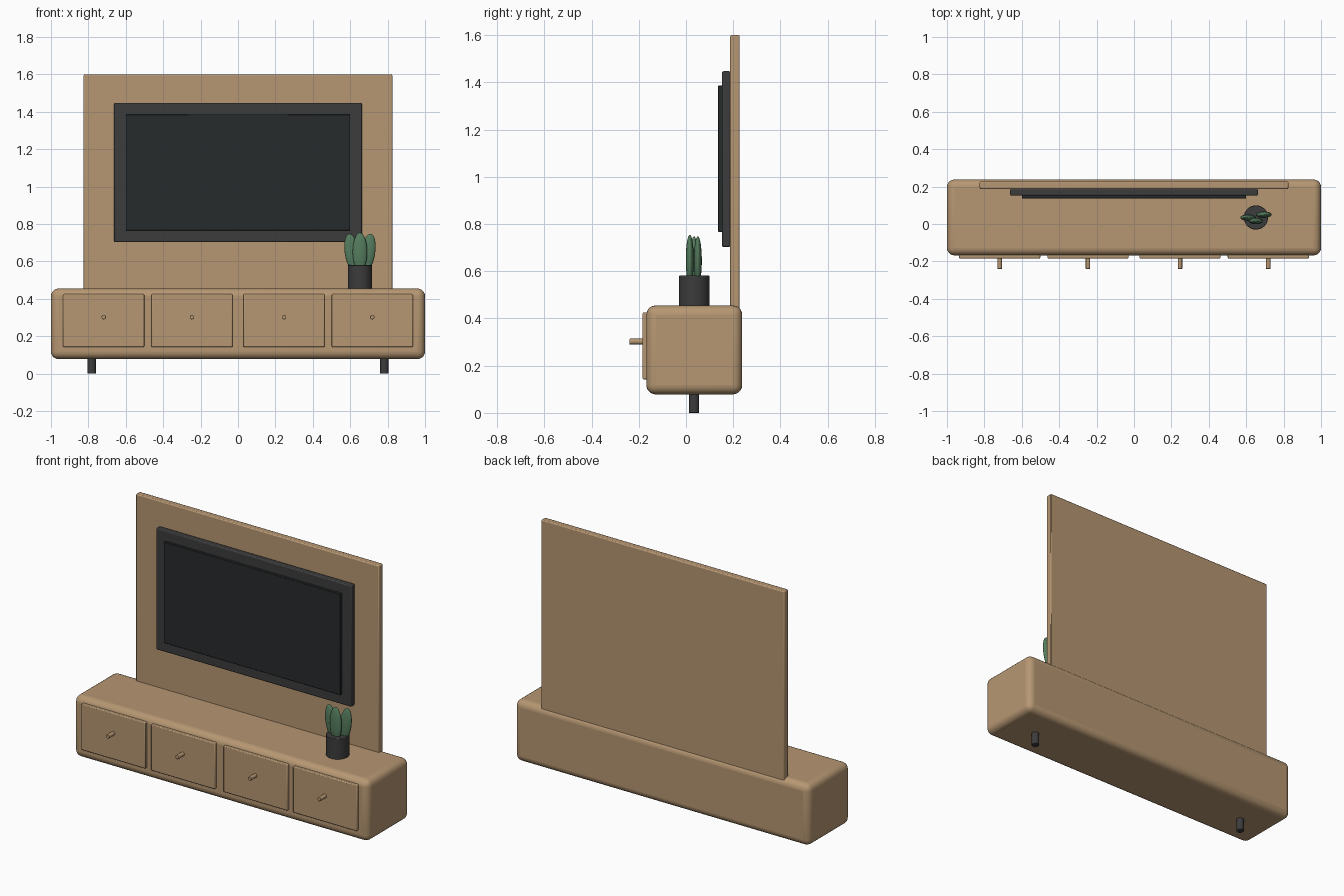
import bpy
from math import radians

if "Cube" in bpy.data.objects:
    bpy.data.objects.remove(bpy.data.objects["Cube"])


def material(name, rgb):
    m = bpy.data.materials.new(name)
    m.diffuse_color = (*rgb, 1)
    m.use_nodes = True
    m.node_tree.nodes["Principled BSDF"].inputs["Base Color"].default_value = m.diffuse_color
    return m


WOOD = material("wood", (0.47, 0.31, 0.17))
DARK = material("dark_grey", (0.045, 0.045, 0.045))
GLASS = material("screen_black", (0.02, 0.024, 0.025))
GREEN = material("leaf_green", (0.09, 0.2, 0.11))


def finish(name, mat, bevel=0, segments=3):
    ob = bpy.context.object
    ob.name = name
    ob.data.materials.append(mat)
    bpy.ops.object.transform_apply(location=False, rotation=True, scale=True)
    if bevel:
        mod = ob.modifiers.new("bevel", 'BEVEL')
        mod.width = bevel
        mod.segments = segments
        mod.limit_method = 'ANGLE'
    bpy.ops.object.shade_smooth_by_angle(angle=radians(35))
    return ob


def box(name, x, y, z, mat, bevel=0, segments=3):
    # x, y and z are (min, max) pairs
    spans = (x, y, z)
    bpy.ops.mesh.primitive_cube_add(size=1, location=[(a + b) / 2 for a, b in spans])
    bpy.context.object.scale = [b - a for a, b in spans]
    return finish(name, mat, bevel, segments)


def cylinder(name, loc, radius, depth, mat, rot=(0, 0, 0), bevel=0):
    bpy.ops.mesh.primitive_cylinder_add(vertices=32, radius=radius, depth=depth,
                                        location=loc, rotation=rot)
    return finish(name, mat, bevel, 2)


# Cabinet body and back panel
box("cabinet", (-1, 1), (-0.168, 0.238), (0.078, 0.455), WOOD, 0.04, 5)
box("back_panel", (-0.825, 0.825), (0.187, 0.227), (0.43, 1.6), WOOD, 0.006, 2)

# Television
box("tv_frame", (-0.662, 0.662), (0.152, 0.188), (0.703, 1.447), DARK, 0.006, 2)
box("tv_screen", (-0.6, 0.6), (0.136, 0.155), (0.766, 1.386), GLASS, 0.002, 1)

# Drawer fronts with round knobs
for i, x in enumerate((-0.718, -0.246, 0.246, 0.718), 1):
    box(f"drawer_{i}", (x - 0.217, x + 0.217), (-0.184, -0.15), (0.142, 0.425), WOOD, 0.005, 2)
    cylinder(f"knob_{i}", (x, -0.209, 0.302), 0.012, 0.062, WOOD, (radians(90), 0, 0), 0.002)

# Legs
for side, x in (("left", -0.782), ("right", 0.782)):
    cylinder(f"leg_{side}", (x, 0.034, 0.045), 0.022, 0.09, DARK, bevel=0.002)

# Plant pot and leaves
cylinder("plant_pot", (0.652, 0.035, 0.517), 0.065, 0.128, DARK, bevel=0.003)
for name, dx, y, zc, tilt in (("left", -0.042, 0.034, 0.645, -9),
                              ("middle", 0.0, 0.016, 0.65, 0),
                              ("right", 0.042, 0.05, 0.645, 9)):
    bpy.ops.mesh.primitive_uv_sphere_add(segments=24, ring_count=16, radius=1,
                                         location=(0.652 + dx, y, zc),
                                         rotation=(0, radians(tilt), 0))
    bpy.context.object.scale = (0.039, 0.017, 0.104)
    finish(f"leaf_{name}", GREEN)
